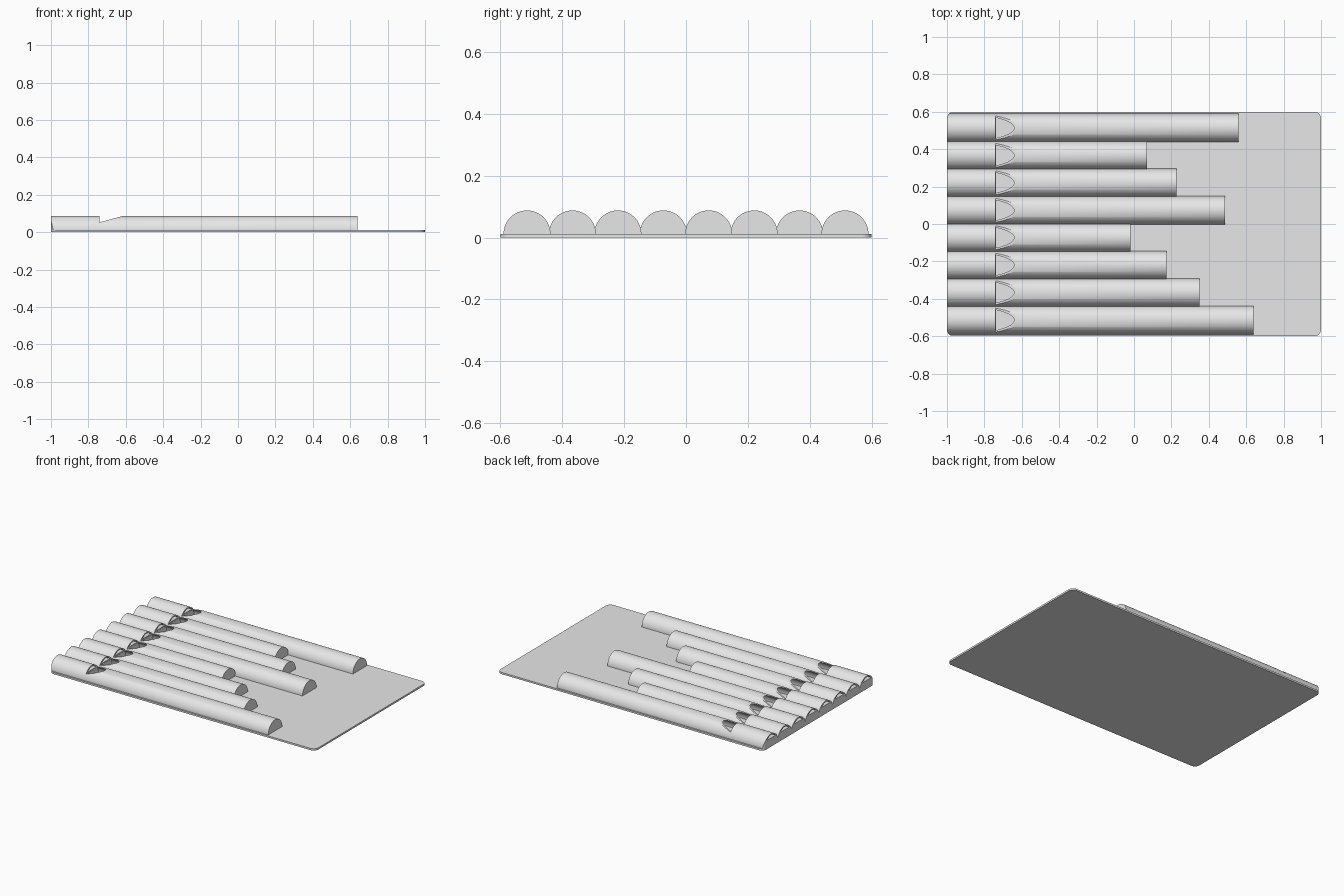
import bpy, bmesh, math

if "Cube" in bpy.data.objects:
    bpy.data.objects.remove(bpy.data.objects["Cube"])

BASE = 0.012                      # plate thickness
R, BORE = 0.0758, 0.068           # outer and inner pipe radius
PITCH = 0.1468
ENDS = [0.64, 0.35, 0.175, -0.02, 0.487, 0.227, 0.07, 0.558]   # pipe ends, front to back

grey = bpy.data.materials.new("light_grey")
grey.diffuse_color = (0.8, 0.8, 0.8, 1)
grey.use_nodes = True
grey.node_tree.nodes["Principled BSDF"].inputs["Base Color"].default_value = grey.diffuse_color


def prism(name, points, offset):
    """Extrude a closed loop of 3D points by an offset vector."""
    bm = bmesh.new()
    face = bm.faces.new([bm.verts.new(p) for p in points])
    new = bmesh.ops.extrude_face_region(bm, geom=[face])["geom"]
    bmesh.ops.translate(bm, vec=offset,
                        verts=[v for v in new if isinstance(v, bmesh.types.BMVert)])
    bmesh.ops.recalc_face_normals(bm, faces=bm.faces)
    mesh = bpy.data.meshes.new(name)
    bm.to_mesh(mesh)
    bm.free()
    mesh.materials.append(grey)
    obj = bpy.data.objects.new(name, mesh)
    bpy.context.collection.objects.link(obj)
    return obj


def arch(name, y, r, x0, x1, bottom, start=0.0, n=48):
    """Arched bar along x; start > 0 keeps only the crown of the arc."""
    pts = []
    for i in range(n + 1):
        a = start + (math.pi - 2 * start) * i / n
        pts.append((x0, y + r * math.cos(a), BASE + r * math.sin(a)))
    if start == 0:
        pts += [(x0, y - r, bottom), (x0, y + r, bottom)]
    return prism(name, pts, (x1 - x0, 0, 0))


def outline(z, r=0.035, n=8):
    """Rounded rectangle of the plate."""
    pts = []
    for k, (sx, sy) in enumerate([(1, 1), (-1, 1), (-1, -1), (1, -1)]):
        for i in range(n + 1):
            a = math.pi / 2 * (k + i / n)
            pts.append((sx * (1 - r) + r * math.cos(a), sy * (0.6 - r) + r * math.sin(a), z))
    return pts


def boolean(obj, cutter, operation):
    """Apply a boolean and remove the cutter."""
    mod = obj.modifiers.new("cut", "BOOLEAN")
    mod.object, mod.operation, mod.solver = cutter, operation, "EXACT"
    bpy.context.view_layer.update()
    dg = bpy.context.evaluated_depsgraph_get()
    mesh = bpy.data.meshes.new_from_object(obj.evaluated_get(dg))
    obj.modifiers.clear()
    obj.data = mesh
    bpy.data.objects.remove(cutter)


parts = [prism("base_plate", outline(0), (0, 0, BASE))]

for i, end in enumerate(ENDS):
    y = (i - 3.5) * PITCH
    pipe = arch(f"pipe_{i + 1}", y, R, -1.01, end, 0.006)
    # hollow bore with closed far end
    boolean(pipe, arch("bore", y, BORE, -0.738, end - 0.01, -0.02), "DIFFERENCE")
    # air slot above the mouthpiece block
    boolean(pipe, arch("air_slot", y, BORE - 0.001, -1.03, -0.73, 0, math.radians(45)), "DIFFERENCE")
    # sloped mouth opening
    mouth = prism("mouth", [(-0.74, y - 0.09, 0.053), (-0.61, y - 0.09, 0.0885),
                            (-0.61, y - 0.09, 0.12), (-0.74, y - 0.09, 0.12)], (0, 0.18, 0))
    boolean(pipe, mouth, "DIFFERENCE")
    # trim to the rounded plate outline
    boolean(pipe, prism("trim", outline(-0.05), (0, 0, 0.25)), "INTERSECT")
    parts.append(pipe)

bpy.ops.object.select_all(action="DESELECT")
for obj in parts:
    obj.select_set(True)
bpy.context.view_layer.objects.active = parts[0]
bpy.ops.object.shade_smooth_by_angle(angle=math.radians(30))
